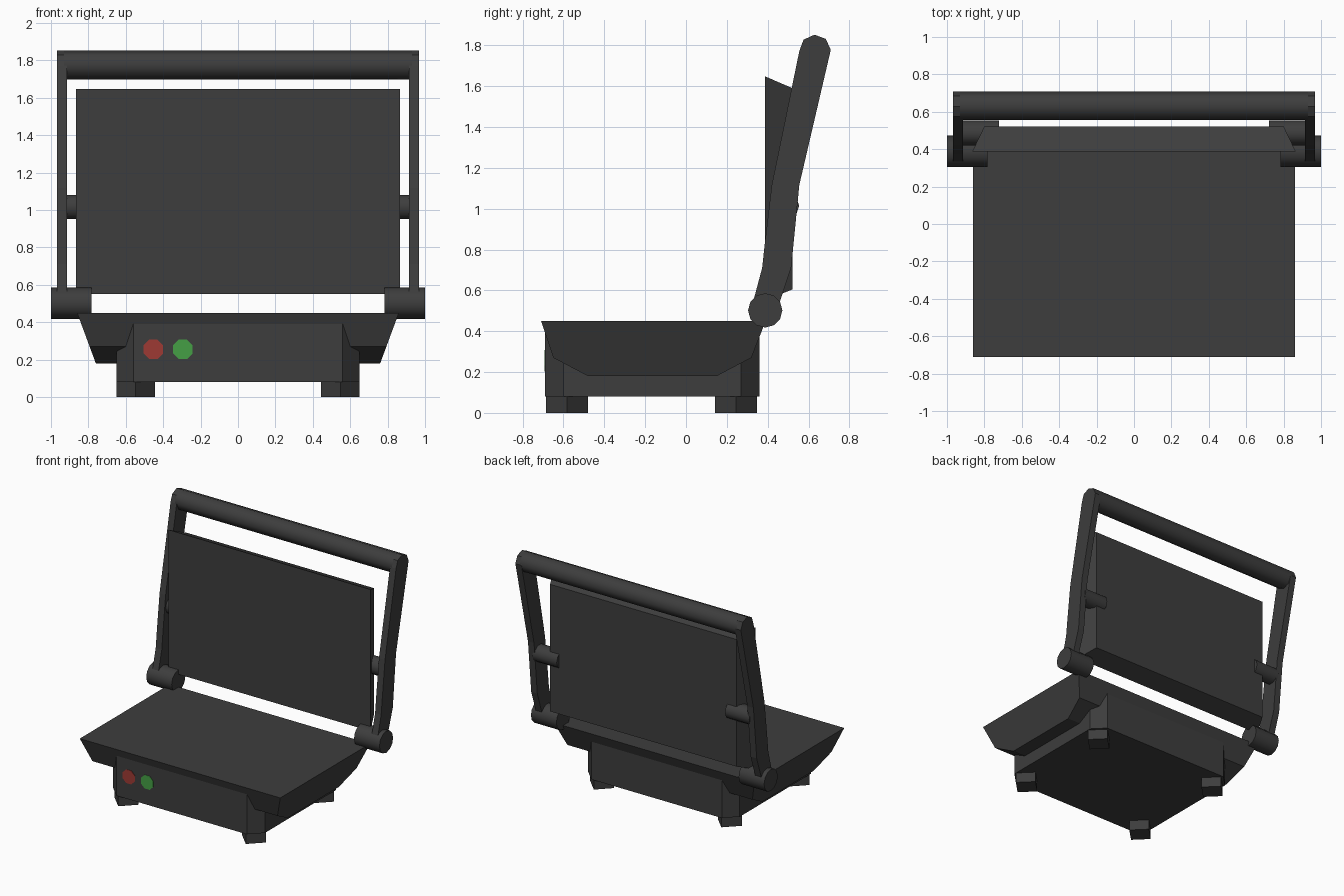
import bpy, bmesh, math
from mathutils import Vector

if "Cube" in bpy.data.objects:
    bpy.data.objects.remove(bpy.data.objects["Cube"])


def material(name, rgb):
    m = bpy.data.materials.new(name)
    m.diffuse_color = (*rgb, 1)
    m.use_nodes = True
    m.node_tree.nodes["Principled BSDF"].inputs["Base Color"].default_value = m.diffuse_color
    return m


GREY = material("charcoal grey", (0.047, 0.047, 0.047))
RED = material("indicator red", (0.34, 0.042, 0.034))
GREEN = material("indicator green", (0.06, 0.345, 0.06))


def loft(name, rings, mat=GREY, smooth=False):
    """Closed solid through two rings of equal point count."""
    bm = bmesh.new()
    a, b = [[bm.verts.new(p) for p in r] for r in rings]
    n = len(a)
    bm.faces.new(a)
    bm.faces.new(b)
    for i in range(n):
        j = (i + 1) % n
        bm.faces.new((a[i], a[j], b[j], b[i]))
    bmesh.ops.recalc_face_normals(bm, faces=bm.faces)
    me = bpy.data.meshes.new(name)
    bm.to_mesh(me)
    bm.free()
    me.materials.append(mat)
    ob = bpy.data.objects.new(name, me)
    bpy.context.collection.objects.link(ob)
    if smooth:
        bpy.ops.object.select_all(action='DESELECT')
        ob.select_set(True)
        bpy.context.view_layer.objects.active = ob
        bpy.ops.object.shade_smooth_by_angle(angle=math.radians(50))
    return ob


def circle(cu, cv, r, n, turn=0.0):
    return [(cu + r * math.cos(2 * math.pi * i / n + turn),
             cv + r * math.sin(2 * math.pi * i / n + turn)) for i in range(n)]


def along_x(name, profile, x0, x1, smooth=False):
    return loft(name, [[(x, y, z) for y, z in profile] for x in (x0, x1)], smooth=smooth)


def along_z(name, profile, z0, z1):
    return loft(name, [[(x, y, z) for x, y in profile] for z in (z0, z1)])


# Body with chamfered corners
along_z("base_body", [(-0.56, -0.69), (0.56, -0.69), (0.65, -0.60), (0.65, 0.27),
                      (0.56, 0.36), (-0.56, 0.36), (-0.65, 0.27), (-0.65, -0.60)], 0.08, 0.42)

# Diamond feet under the corners
for sx, side in ((-1, "left"), (1, "right")):
    for y, end in ((-0.583, "front"), (0.245, "back")):
        along_z(f"foot_{end}_{side}", circle(sx * 0.547, y, 0.103, 4), 0, 0.10)

# Lower grill: side profile, with ends leaning in towards the bottom
tray = [(-0.71, 0.45), (-0.65, 0.27), (-0.48, 0.18), (0.15, 0.18), (0.32, 0.27), (0.39, 0.45)]
loft("lower_grill", [[(s * (0.86 - (0.45 - z) * 0.37), y, z) for y, z in tray] for s in (-1, 1)])


# Upper grill: slab that narrows towards the back
def slab_ring(x, y, z0, z1):
    return [(-x, y, z0), (x, y, z0), (x, y, z1), (-x, y, z1)]


loft("upper_grill", [slab_ring(0.865, 0.387, 0.55, 1.648), slab_ring(0.80, 0.522, 0.605, 1.59)])

# Handle bar, arms, hinges and pivot pins
bar = circle(0.632, 1.775, 0.077, 8, math.radians(2))
along_x("handle_bar", bar, -0.93, 0.93, smooth=True)
arm = bar[:5] + [(0.42, 1.117), (0.387, 0.84), (0.373, 0.71), (0.325, 0.53), (0.385, 0.45),
                 (0.455, 0.53), (0.515, 0.71), (0.555, 1.117)]
for s, side in ((-1, "left"), (1, "right")):
    along_x(f"handle_arm_{side}", arm, s * 0.915, s * 0.967)
    along_x(f"hinge_{side}", circle(0.388, 0.502, 0.084, 12), s * 0.782, s * 1.0, smooth=True)
    along_x(f"pivot_pin_{side}", circle(0.487, 1.015, 0.067, 10), s * 0.722, s * 0.93, smooth=True)

# Indicator lights on the front
for name, x, mat in (("red_light", -0.453, RED), ("green_light", -0.295, GREEN)):
    disc = circle(x, 0.255, 0.057, 8, math.pi / 8)
    loft(name, [[(u, y, v) for u, v in disc] for y in (-0.685, -0.693)], mat)
